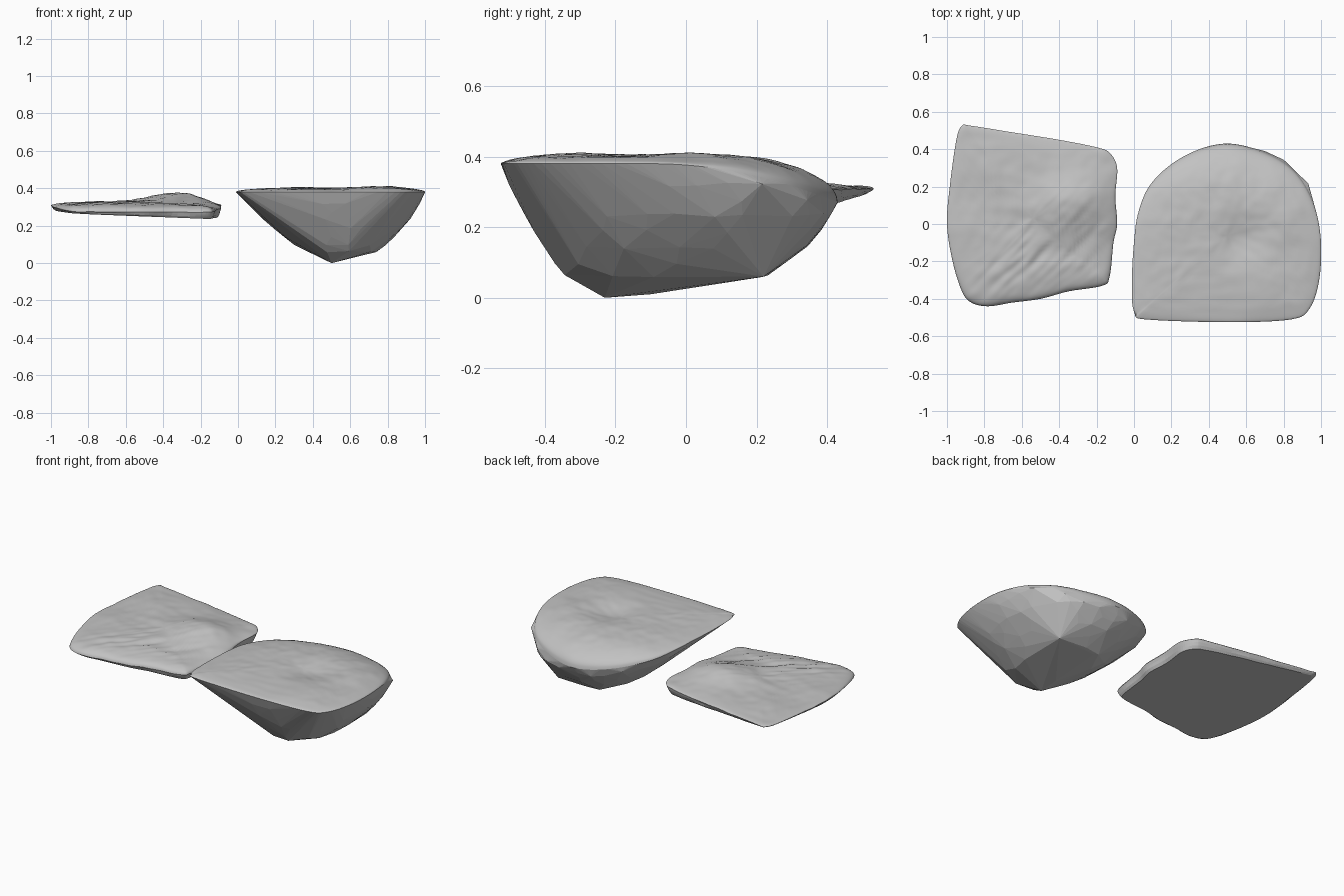
import bpy, bmesh, math, random
from mathutils import Vector, noise

random.seed(4)
if "Cube" in bpy.data.objects:
    bpy.data.objects.remove(bpy.data.objects["Cube"])

stone = bpy.data.materials.new("stone_grey")
stone.use_nodes = True
GREY = (0.54, 0.54, 0.54, 1)
stone.diffuse_color = GREY
stone.node_tree.nodes["Principled BSDF"].inputs["Base Color"].default_value = GREY
stone.node_tree.nodes["Principled BSDF"].inputs["Roughness"].default_value = 0.9


def closed_curve(pts, per=6):
    """Smooth closed outline through a few points."""
    out, n = [], len(pts)
    for i in range(n):
        a, b, c, d = (Vector(pts[(i + k) % n]) for k in (-1, 0, 1, 2))
        for j in range(per):
            t = j / per
            out.append(0.5 * (2 * b + (c - a) * t + (2 * a - 5 * b + 4 * c - d) * t * t
                              + (3 * b - a - 3 * c + d) * t ** 3))
    return out


def loft(bm, rings, tip, smooth):
    """Join rings of points with quads and close the last one on a tip."""
    rows = [[bm.verts.new(p) for p in r] for r in rings]
    end = bm.verts.new(tip)
    n = len(rows[0])
    faces = []
    for i in range(n):
        j = (i + 1) % n
        for a, b in zip(rows, rows[1:]):
            faces.append(bm.faces.new((a[i], a[j], b[j], b[i])))
        faces.append(bm.faces.new((rows[-1][i], rows[-1][j], end)))
    for f in faces:
        f.smooth = smooth


def cap(bm, rim, centre, top, power, count=30):
    """Weathered top surface that rounds over into the rim."""
    def point(p, s):
        x, y = centre.lerp(p.xy, s)
        return Vector((x, y, p.z + (top(x, y) - p.z) * math.sqrt(1 - s ** power)))
    steps = [1 - (k / count) ** 1.5 for k in range(count)]
    loft(bm, [[point(p, s) for p in rim] for s in steps],
         (centre.x, centre.y, top(*centre)), True)


def bump(x, y, cx, cy, r):
    return math.exp(-((x - cx) ** 2 + (y - cy) ** 2) / (r * r))


def rough(x, y, size, seed):
    return noise.noise(Vector((x / size, y / size, seed)))


def finish(bm, name):
    bmesh.ops.remove_doubles(bm, verts=bm.verts, dist=0.0005)
    bmesh.ops.recalc_face_normals(bm, faces=bm.faces)
    mesh = bpy.data.meshes.new(name)
    bm.to_mesh(mesh)
    bm.free()
    mesh.materials.append(stone)
    bpy.context.collection.objects.link(bpy.data.objects.new(name, mesh))


# Deep rock: faceted keel below a gently dented top
outline = closed_curve([(-.01, -.42), (.01, -.48), (.06, -.51), (.5, -.525), (.84, -.51),
                        (.94, -.45), (.99, -.3), (1, -.1), (.97, .08), (.9, .23),
                        (.8, .33), (.65, .4), (.5, .43), (.35, .4), (.2, .32),
                        (.08, .2), (.02, .05), (0, -.1), (-.01, -.25)])
rim = [Vector((p.x, p.y, .38 - .11 * max(0, (p.y + .1) / .53) ** 2)) for p in outline]
keel = [(.5, -.23, 0), (.5, -.1, .01), (.74, .22, .06), (.45, .22, .06)]
# Each level: height, x range, y range, squareness, point count
levels = [(.06, .36, .74, -.35, .23, 2, 9), (.1, .3, .79, -.375, .29, 2.1, 14),
          (.145, .24, .84, -.4, .345, 2.2, 18), (.19, .19, .885, -.43, .385, 2.3, 22),
          (.235, .14, .92, -.455, .412, 2.4, 26), (.275, .1, .945, -.475, .425, 2.4, 30),
          (.32, .055, .97, -.5, .43, 2.5, 34)]
for z, x0, x1, y0, y1, square, n in levels:
    for i in range(n):
        a = math.tau * (i + random.uniform(-.3, .3)) / n
        c, s = math.cos(a), math.sin(a)
        k = random.uniform(.99, 1.01) / (abs(c) ** square + abs(s) ** square) ** (1 / square)
        y = (y0 + y1) / 2 + k * s * (y1 - y0) / 2
        # Stay below the rim, which sinks toward the back
        if z < .36 - .11 * max(0, (y + .1) / .53) ** 2:
            keel.append(((x0 + x1) / 2 + k * c * (x1 - x0) / 2, y,
                         z + random.uniform(-.006, .006)))

bm = bmesh.new()
rim_verts = {bm.verts.new(p) for p in rim}
for p in keel:
    bm.verts.new(p)
bmesh.ops.convex_hull(bm, input=bm.verts[:])
bm.normal_update()
lid = [f for f in bm.faces if f.normal.z > 0.2 and all(v in rim_verts for v in f.verts)]
bmesh.ops.delete(bm, geom=lid, context='FACES')
bmesh.ops.delete(bm, geom=[v for v in bm.verts if not v.link_faces], context='VERTS')
for f in bm.faces:
    f.smooth = False


def deep_top(x, y):
    return (.402 + .012 * bump(x, y, .75, -.35, .2) + .014 * bump(x, y, .8, .08, .2)
            + .006 * bump(x, y, .3, .1, .2) - .022 * bump(x, y, .6, -.08, .13)
            + .007 * rough(x, y, .15, 1) + .004 * rough(x, y, .05, 2))


cap(bm, rim, Vector((.5, -.06)), deep_top, 3)
finish(bm, "deep_rock")

# Flat slab: thin ragged sides, plane underside, raised patch on top
outline = closed_curve([(-.92, .525), (-.95, .45), (-.985, .2), (-1, 0), (-.97, -.2),
                        (-.92, -.36), (-.87, -.42), (-.78, -.44), (-.65, -.42),
                        (-.5, -.4), (-.35, -.36), (-.17, -.33), (-.13, -.28),
                        (-.11, -.1), (-.09, 0), (-.1, .15), (-.09, .3), (-.13, .38),
                        (-.2, .41), (-.4, .45), (-.65, .49), (-.87, .525)])
centre = Vector((-.54, .03))


def base(x, y):
    return .238 - .045 * x + .03 * y


def slab_top(x, y):
    # Fine grooves run along the sloping front corner
    groove = noise.noise(Vector(((x - y) / .05, (x + y) / .25, 5)))
    return (.325 + .042 * bump(x, y, -.4, .1, .15) + .03 * bump(x, y, -.24, .12, .13)
            - .012 * bump(x, y, -.2, -.22, .2)
            + .008 * rough(x, y, .2, 3) + .004 * rough(x, y, .06, 4)
            + .01 * groove * bump(x, y, -.5, -.25, .35))


def edge_height(x, y):
    return min(base(x, y) + .055 + .03 * x + .04 * y, .308) + .005 * rough(x, y, .1, 6)


edge = [Vector((p.x, p.y, edge_height(p.x, p.y))) for p in outline]
sides = [edge]
for t, s in ((.66, .988), (.33, .975), (0, .955)):
    ring = []
    for p in edge:
        k = s + .01 * rough(p.x, p.y, .12, 7 + t * 9)
        x, y = centre.lerp(p.xy, k)
        ring.append(Vector((x, y, base(x, y) + (p.z - base(p.x, p.y)) * t)))
    sides.append(ring)

bm = bmesh.new()
loft(bm, sides, (centre.x, centre.y, base(*centre)), False)
cap(bm, edge, centre, slab_top, 6)
finish(bm, "flat_slab")
